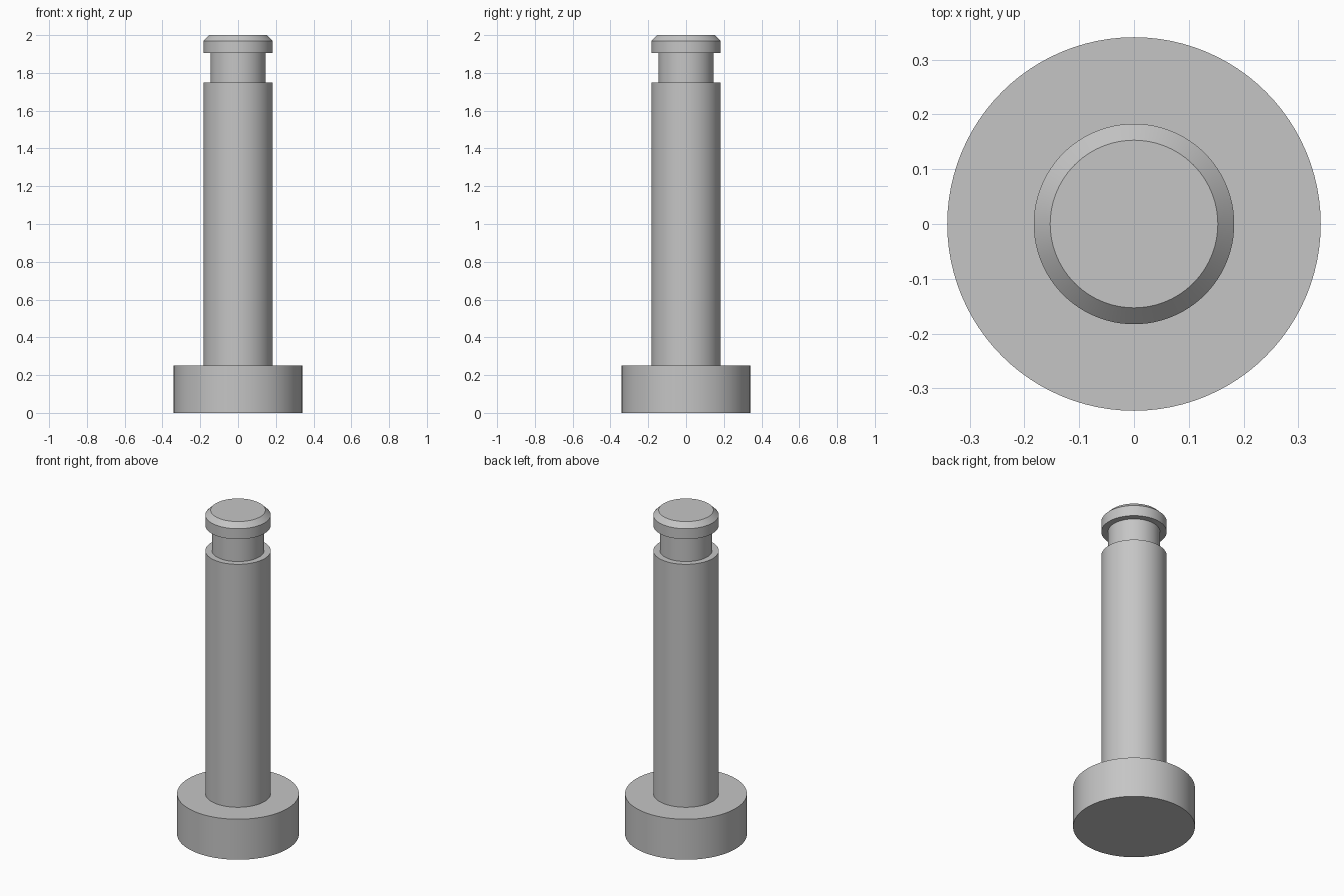
import bpy
import bmesh
import math

cube = bpy.data.objects.get("Cube")
if cube:
    bpy.data.objects.remove(cube, do_unlink=True)

SEGMENTS = 96

# Plain grey metal
steel = bpy.data.materials.new("grey_metal")
steel.use_nodes = True
color = (0.56, 0.56, 0.56, 1)
steel.diffuse_color = color
steel.node_tree.nodes["Principled BSDF"].inputs["Base Color"].default_value = color


def lathe(name, profile, material):
    """Spin a (radius, height) profile about z into a closed solid."""
    bm = bmesh.new()
    verts = [bm.verts.new((r, 0, z)) for r, z in profile]
    edges = [bm.edges.new(pair) for pair in zip(verts, verts[1:])]
    bmesh.ops.spin(bm, geom=verts + edges, cent=(0, 0, 0), axis=(0, 0, 1),
                   angle=math.tau, steps=SEGMENTS)
    bmesh.ops.remove_doubles(bm, verts=bm.verts, dist=0.0001)
    # Close the two flat ends
    bmesh.ops.holes_fill(bm, edges=bm.edges, sides=0)
    bmesh.ops.recalc_face_normals(bm, faces=bm.faces)
    mesh = bpy.data.meshes.new(name)
    bm.to_mesh(mesh)
    bm.free()
    mesh.materials.append(material)
    obj = bpy.data.objects.new(name, mesh)
    bpy.context.collection.objects.link(obj)
    bpy.ops.object.select_all(action="DESELECT")
    obj.select_set(True)
    bpy.context.view_layer.objects.active = obj
    bpy.ops.object.shade_smooth_by_angle(angle=math.radians(30))
    return obj


# Radii and heights of the head, shaft, groove and chamfered tip
head_r, shaft_r, groove_r, tip_r = 0.341, 0.183, 0.146, 0.153
head_top, shaft_top, groove_top, chamfer, tip = 0.25, 1.75, 1.905, 1.97, 2.0

lathe("grooved_pin", [
    (head_r, 0), (head_r, head_top),
    (shaft_r, head_top), (shaft_r, shaft_top),
    (groove_r, shaft_top), (groove_r, groove_top),
    (shaft_r, groove_top), (shaft_r, chamfer),
    (tip_r, tip),
], steel)
